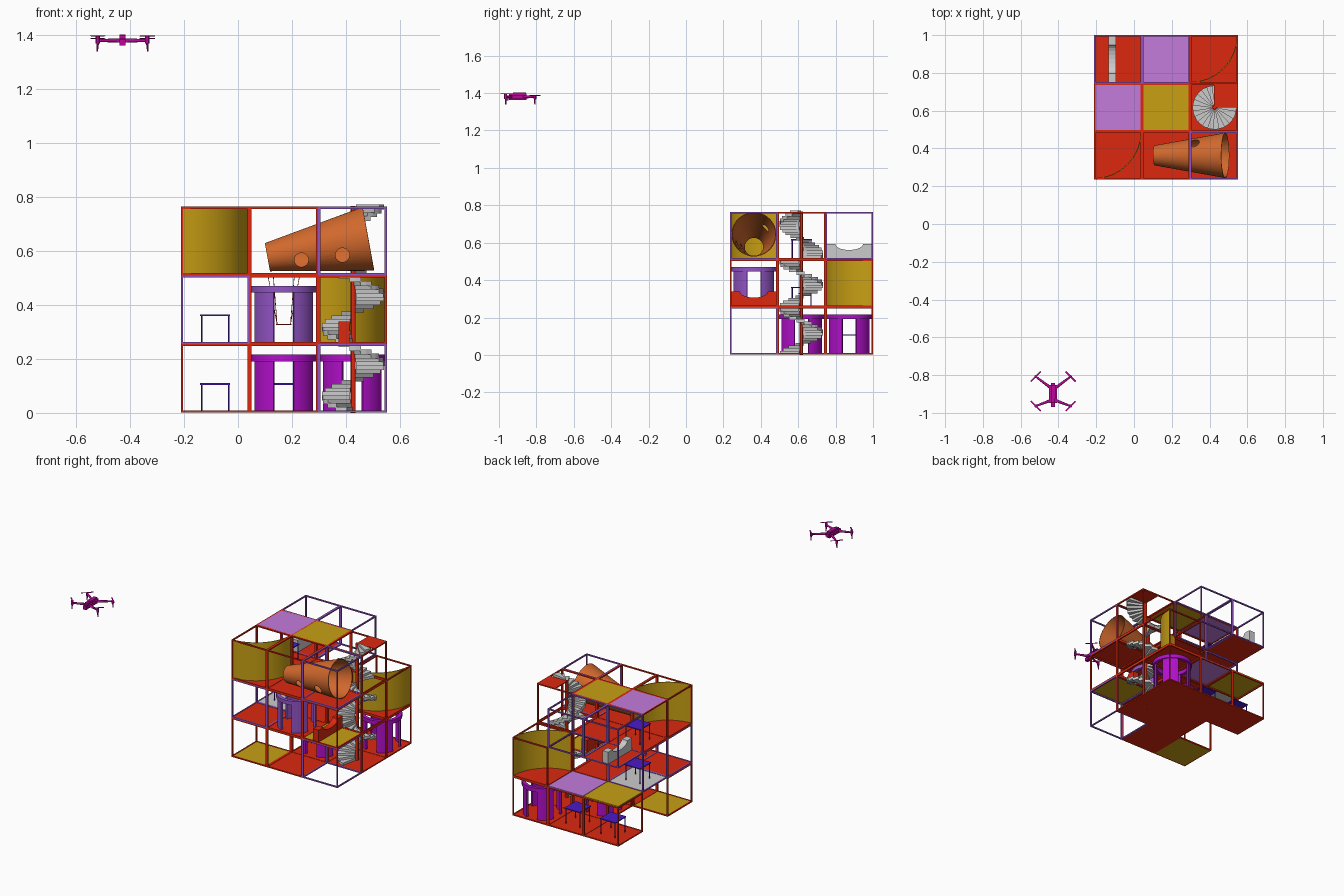
import bpy, bmesh, math
from mathutils import Vector, Matrix

if "Cube" in bpy.data.objects:
    bpy.data.objects.remove(bpy.data.objects["Cube"])

def mat(name, c):
    m = bpy.data.materials.new(name)
    m.diffuse_color = (*c, 1)
    m.use_nodes = True
    m.node_tree.nodes["Principled BSDF"].inputs["Base Color"].default_value = m.diffuse_color
    return m

RED = mat("red", (.72, .022, .005)); GOLD = mat("gold", (.58, .35, .007))
LILAC = mat("lilac", (.55, .2, .72)); MAGENTA = mat("violet", (.45, .005, .6))
PURPLE = mat("purple", (.29, .09, .56)); BLUE = mat("blue", (.07, .01, .58))
ORANGE = mat("orange", (.64, .14, .026)); PINK = mat("pink", (.5, .002, .33))

X0, Y0, C = -.212, .236, .2545          # lattice origin and cell size
def cx(i): return X0 + C * (i + .5)
def cy(j): return Y0 + C * (j + .5)
def cz(k): return C * k + .004

def finish(name, bm, material=None, smooth=False):
    bmesh.ops.recalc_face_normals(bm, faces=bm.faces)
    me = bpy.data.meshes.new(name)
    bm.to_mesh(me); bm.free()
    ob = bpy.data.objects.new(name, me)
    bpy.context.collection.objects.link(ob)
    if material: me.materials.append(material)
    if smooth:
        bpy.ops.object.select_all(action='DESELECT')
        ob.select_set(True)
        bpy.context.view_layer.objects.active = ob
        bpy.ops.object.shade_smooth_by_angle(angle=math.radians(30))
    return ob

def box(bm, c, s, rot=None):
    m = Matrix.Translation(c) @ (rot or Matrix()) @ Matrix.Diagonal((*s, 1))
    bmesh.ops.create_cube(bm, size=1, matrix=m)

def rod(bm, a, b, r1, r2=None, n=12, caps=True):
    a, b = Vector(a), Vector(b)
    m = Matrix.Translation((a + b) / 2) @ (b - a).to_track_quat('Z', 'Y').to_matrix().to_4x4()
    bmesh.ops.create_cone(bm, cap_ends=caps, segments=n, radius1=r1,
                          radius2=r1 if r2 is None else r2, depth=(b - a).length, matrix=m)

def sector(bm, c, r0, r1, a0, a1, z0, z1, n):
    """Solid slice of a ring, angles in degrees."""
    rings = []
    for i in range(n + 1):
        a = math.radians(a0 + (a1 - a0) * i / n)
        rings.append([bm.verts.new((c[0] + r * math.cos(a), c[1] + r * math.sin(a), z))
                      for r, z in ((r0, z0), (r1, z0), (r1, z1), (r0, z1))])
    for p, q in zip(rings, rings[1:]):
        for e in range(4):
            bm.faces.new((p[e], p[(e + 1) % 4], q[(e + 1) % 4], q[e]))
    bm.faces.new(rings[0]); bm.faces.new(rings[-1])

# cube frames
missing = {(0, 1, 0), (0, 2, 1), (1, 2, 1), (2, 2, 2)}
violet = {(2, 0, 0), (0, 0, 1), (0, 1, 1), (2, 0, 2), (0, 2, 2), (1, 2, 2)}
T = .008
for i in range(3):
    for j in range(3):
        for k in range(3):
            if (i, j, k) in missing: continue
            bm = bmesh.new()
            mid = Vector((cx(i), cy(j), C * (k + .5) + .001))
            for ax in range(3):
                for s in (-1, 1):
                    for t in (-1, 1):
                        off, size = Vector(), [T, T, T]
                        size[ax] = C
                        off[(ax + 1) % 3] = s * (C - T) / 2
                        off[(ax + 2) % 3] = t * (C - T) / 2
                        box(bm, mid + off, size)
            finish("cell_frame", bm, PURPLE if (i, j, k) in violet else RED)

# floor and roof panels, by level
panels = [
    {(0, 0): GOLD, (1, 0): RED, (1, 1): RED, (2, 1): RED, (0, 2): RED, (1, 2): RED, (2, 2): RED},
    {(0, 0): RED, (1, 0): RED, (2, 0): GOLD, (0, 1): None, (1, 1): RED, (0, 2): GOLD,
     (1, 2): LILAC, (2, 2): RED},
    {(0, 0): RED, (1, 0): RED, (2, 0): RED, (0, 1): RED, (1, 1): RED, (0, 2): RED},
    {(0, 1): LILAC, (1, 1): GOLD}]
for k, level in enumerate(panels):
    for (i, j), m in level.items():
        bm = bmesh.new()
        box(bm, (cx(i), cy(j), cz(k) if k < 3 else .7615), (C - .004, C - .004, .006))
        finish("floor_panel" if k < 3 else "roof_panel", bm, m)

# small tables
for i, j, k in ((0, 2, 0), (1, 2, 0), (0, 1, 1), (0, 1, 2)):
    bm = bmesh.new()
    x, y, z = cx(i), cy(j), C * k
    box(bm, (x, y, z + .107), (.112, .112, .006))
    for s in (-1, 1):
        for t in (-1, 1):
            rod(bm, (x + s * .05, y + t * .05, z + .004), (x + s * .05, y + t * .05, z + .106), .003, n=8)
    finish("table", bm, BLUE)

# round turrets with four doorways
for i, j, k, m in ((1, 1, 0, MAGENTA), (2, 2, 0, MAGENTA), (1, 0, 1, PURPLE)):
    bm = bmesh.new()
    c, z = (cx(i), cy(j)), C * k + .005
    for q in range(4):
        sector(bm, c, .102, .115, q * 90 + 19.5, q * 90 + 70.5, z, z + .188, 8)
    sector(bm, c, .1, .122, 0, 360, z + .186, z + .211, 48)
    finish("turret", bm, m, True)

# quarter-round walls
for i, j, k in ((0, 0, 2), (2, 2, 1)):
    bm = bmesh.new()
    sector(bm, (cx(i) - C / 2, cy(j) + C / 2), C - .007, C - .002, -90, 0, C * k + .002, C * (k + 1), 8)
    finish("curved_wall", bm, GOLD, True)

# dipped balance walls
for x, j, k, m in ((-.116, 2, 2, None), (.393, 0, 1, RED)):
    bm = bmesh.new()
    y, z, h = cy(j), C * k + .005, .123
    prof = [(-h, 0), (h, 0), (h, .08), (.085, .08)]
    prof += [(.075 * math.cos(a), .08 - .033 * math.sin(a)) for a in [math.pi * n / 10 for n in range(11)]]
    prof += [(-.085, .08), (-h, .08)]
    f = bm.faces.new([bm.verts.new((x - .02, y + p, z + q)) for p, q in prof])
    ext = bmesh.ops.extrude_face_region(bm, geom=[f])
    bmesh.ops.translate(bm, verts=[v for v in ext["geom"] if isinstance(v, bmesh.types.BMVert)], vec=(.04, 0, 0))
    finish("balance_wall", bm, m)

# spiral stairs through all levels, with pole and top landing
sc = (cx(2) + .002, cy(1) - .001)
N = 18
for k in range(3):
    bm = bmesh.new()
    for s in range(N):
        t = s / N
        a = 90 - 375 * (t - .42) if k < 2 else 75 + 280 * t
        z = C * k + .004 + t * C
        sector(bm, sc, .012, .116, a - 11, a + 11, z, z + .018, 2)
    finish("spiral_steps", bm)
bm = bmesh.new()
rod(bm, (*sc, 0), (*sc, .766), .01)
finish("stair_pole", bm, RED, True)
bm = bmesh.new()
box(bm, (cx(2) + .062, cy(1) + .062, .7615), (.126, .126, .006))
finish("stair_landing", bm, RED)

# swing
bm = bmesh.new()
for s in (-1, 1):
    for d in (-.006, .014):
        rod(bm, (cx(1) + s * (.045 + d), cy(1), .51), (cx(1) + s * .025, cy(1), .33), .0012, n=6)
box(bm, (cx(1), cy(1), .328), (.056, .03, .004))
finish("swing", bm, RED)

# tapered crawl tube with round windows
A, B = Vector((.109, cy(0), .577)), Vector((.483, cy(0), .645))
bm = bmesh.new()
rod(bm, A, B, .053, .12, n=48, caps=False)
tube = finish("crawl_tube", bm, ORANGE)
so = tube.modifiers.new("wall", 'SOLIDIFY')
so.thickness = .004; so.offset = -1
bm = bmesh.new()
rod(bm, (.235, cy(0) - .02, .567), (.235, cy(0) - .2, .567), .026, n=24)
rod(bm, (.387, cy(0) - .02, .585), (.387, cy(0) - .2, .585), .026, n=24)
rod(bm, (.32, cy(0) + .02, .635), (.32, cy(0) + .14, .755), .026, n=24)
cut = finish("window_cutter", bm)
cut.hide_render = True; cut.hide_viewport = False; cut.display_type = 'WIRE'
bo = tube.modifiers.new("windows", 'BOOLEAN')
bo.operation = 'DIFFERENCE'; bo.object = cut; bo.solver = 'EXACT'
bpy.context.view_layer.objects.active = tube
bpy.ops.object.select_all(action='DESELECT'); tube.select_set(True)
for m in ("wall", "windows"): bpy.ops.object.modifier_apply(modifier=m)
bpy.ops.object.shade_smooth_by_angle(angle=math.radians(30))
bpy.data.objects.remove(cut)

# flying drone: body, nose camera, arms, motors, legs and rotors
dx, dy, dz = -.428, -.9, 1.38
bm = bmesh.new()
box(bm, (dx, dy, dz), (.042, .115, .036))
bmesh.ops.bevel(bm, geom=bm.edges[:], offset=.01, segments=2, affect='EDGES')
finish("drone_body", bm, PINK, True)
bm = bmesh.new()
box(bm, (dx, dy - .058, dz - .008), (.022, .02, .022))
box(bm, (dx, dy + .01, dz + .018), (.024, .07, .008))
finish("drone_camera", bm, PINK)
for s in (-1, 1):
    for t, zt in ((-1, .006), (1, -.004)):
        bm = bmesh.new()
        mx, my = dx + s * .092, dy + .014 + t * .078
        rod(bm, (dx + s * .016, dy + t * .035, dz), (mx, my, dz), .008, .005)
        rod(bm, (mx, my, dz - .012), (mx, my, dz + .01 + zt), .008)
        rod(bm, (mx, my, dz - .008), (mx + s * .002, my, dz - .041), .005, .003, n=8)
        finish("drone_arm", bm, PINK, True)
        bm = bmesh.new()
        for e in (0, math.pi):
            rot = Matrix.Rotation(-s * t * math.pi / 4 + e, 4, 'Z')
            c = Vector((mx, my, dz + .011 + zt)) + rot @ Vector((.019, 0, 0))
            box(bm, c, (.036, .008, .002), rot @ Matrix.Rotation(.15, 4, 'X'))
        finish("drone_rotor", bm, PINK)
